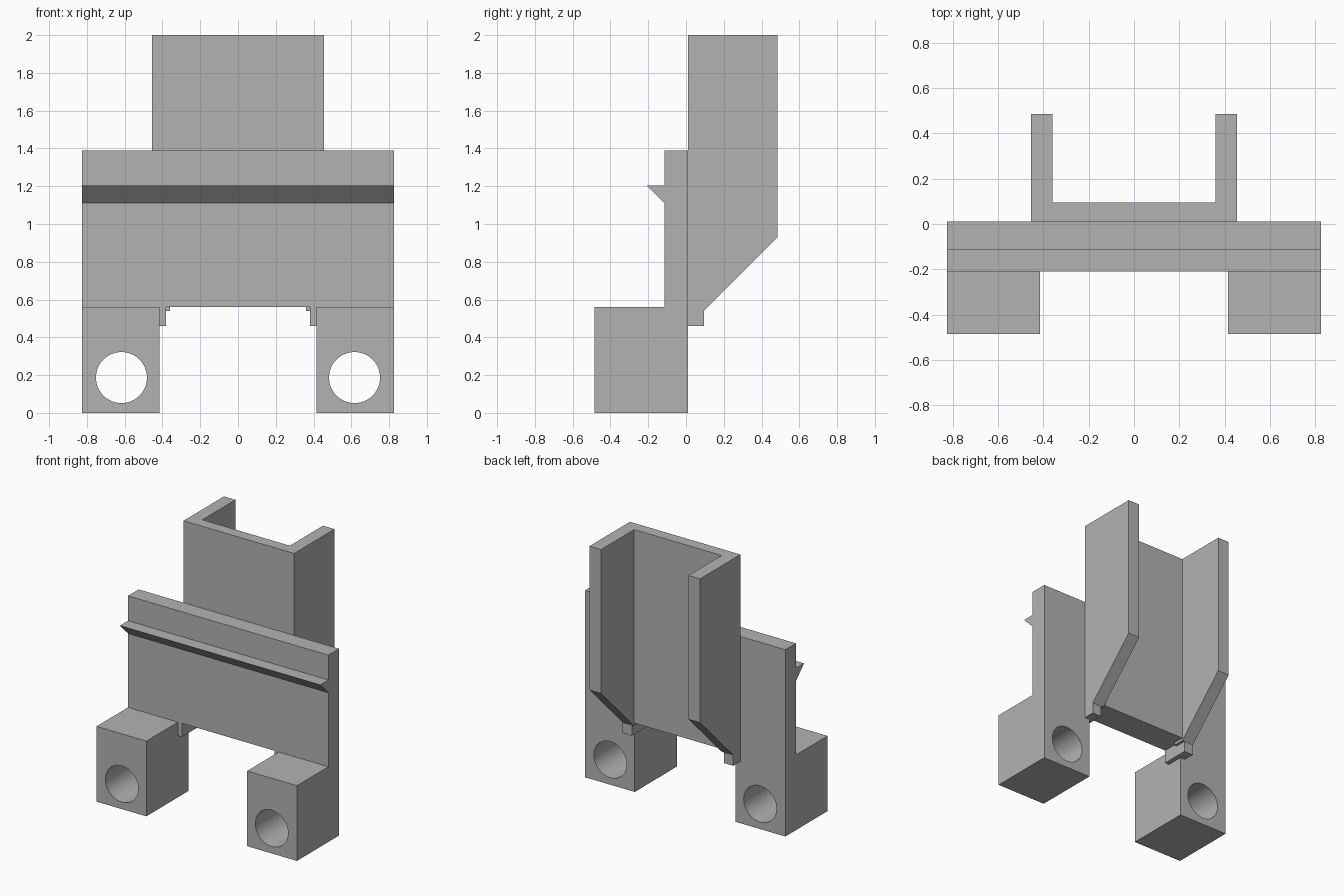
import bpy
import bmesh
import math
from mathutils import Vector

if "Cube" in bpy.data.objects:
    bpy.data.objects.remove(bpy.data.objects["Cube"], do_unlink=True)

grey = bpy.data.materials.new("plain grey")
grey.use_nodes = True
colour = (0.45, 0.45, 0.45, 1)
grey.diffuse_color = colour
grey.node_tree.nodes["Principled BSDF"].inputs["Base Color"].default_value = colour

HALF_WIDTH = 0.825
BACK = 0.01        # back plane of the plate and feet
PLATE_FRONT = -0.115
FOOT_TOP = 0.56
TOP = 2.0


def extrude_profile(name, profile, x0, x1):
    """Extrude a (y, z) outline along x."""
    bm = bmesh.new()
    face = bm.faces.new([bm.verts.new((x0, y, z)) for y, z in profile])
    moved = bmesh.ops.extrude_face_region(bm, geom=[face])["geom"]
    verts = [v for v in moved if isinstance(v, bmesh.types.BMVert)]
    bmesh.ops.translate(bm, verts=verts, vec=Vector((x1 - x0, 0, 0)))
    bmesh.ops.recalc_face_normals(bm, faces=bm.faces)
    mesh = bpy.data.meshes.new(name)
    bm.to_mesh(mesh)
    bm.free()
    mesh.materials.append(grey)
    obj = bpy.data.objects.new(name, mesh)
    bpy.context.collection.objects.link(obj)
    return obj


def box(name, x0, x1, y0, y1, z0, z1):
    return extrude_profile(name, [(y0, z0), (y1, z0), (y1, z1), (y0, z1)], x0, x1)


def bore(obj, x, z, radius):
    """Cut a round hole through the part along y."""
    bpy.ops.mesh.primitive_cylinder_add(vertices=64, radius=radius, depth=2,
                                        location=(x, 0, z),
                                        rotation=(math.pi / 2, 0, 0))
    cutter = bpy.context.object
    cutter.hide_render = True
    cutter.data.materials.append(grey)
    cut = obj.modifiers.new("bore", 'BOOLEAN')
    cut.operation = 'DIFFERENCE'
    cut.solver = 'EXACT'
    cut.object = cutter
    bpy.ops.object.select_all(action='DESELECT')
    bpy.context.view_layer.objects.active = obj
    obj.select_set(True)
    bpy.ops.object.modifier_apply(modifier=cut.name)
    bpy.data.objects.remove(cutter, do_unlink=True)
    bpy.ops.object.shade_smooth_by_angle(angle=math.radians(30))


# Cross plate with its wedge-shaped lip
extrude_profile("cross_plate", [
    (BACK, FOOT_TOP), (BACK, 1.39), (PLATE_FRONT, 1.39), (PLATE_FRONT, 1.205),
    (-0.21, 1.205), (PLATE_FRONT, 1.11), (PLATE_FRONT, FOOT_TOP),
], -HALF_WIDTH, HALF_WIDTH)

# Channel web
box("channel_web", -0.36, 0.36, BACK, 0.095, FOOT_TOP, TOP)

# Channel walls, bottom tabs and bored feet on both sides
wall = [(BACK, 0.54), (0.095, 0.54), (0.485, 0.93), (0.485, TOP), (BACK, TOP)]
for side, s in (("left", 1), ("right", -1)):
    extrude_profile(side + "_channel_wall", wall, s * 0.36, s * 0.455)
    box(side + "_tab", s * 0.38, s * 0.415, PLATE_FRONT, BACK, 0.46, FOOT_TOP)
    box(side + "_tab_end", s * 0.38, s * 0.455, BACK, 0.095, 0.46, 0.54)
    foot = box(side + "_foot", s * 0.415, s * HALF_WIDTH, -0.485, BACK, 0, FOOT_TOP)
    bore(foot, s * 0.617, 0.187, 0.135)
